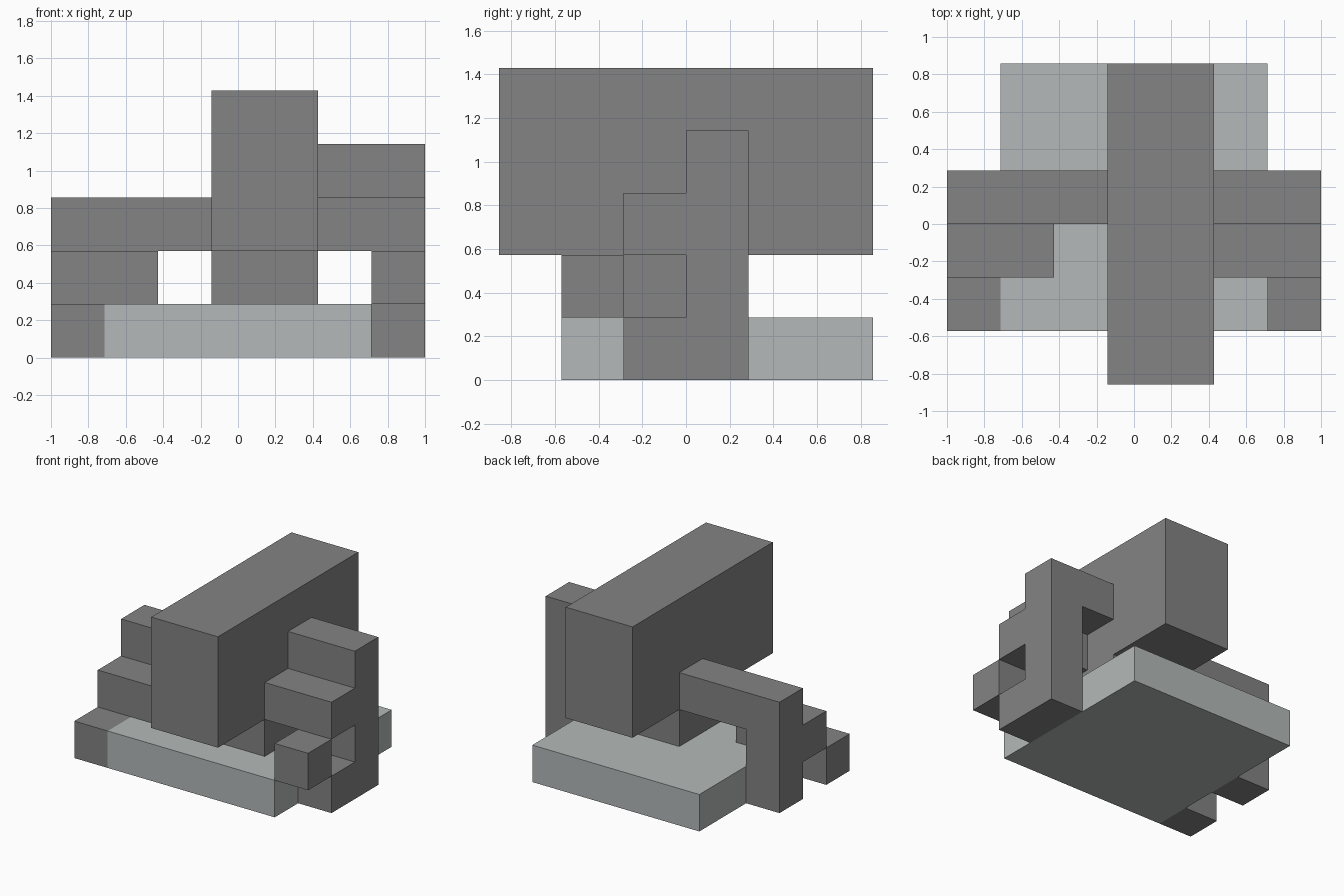
import bpy
import bmesh
from mathutils import Matrix, Vector

cube = bpy.data.objects.get("Cube")
if cube:
    bpy.data.objects.remove(cube, do_unlink=True)

UNIT = 2 / 7                      # the model sits on a 7 x 6 x 5 block grid
ORIGIN = Vector((-3.5, -3, 0))    # grid corner, in blocks


def make_material(name, rgb):
    mat = bpy.data.materials.new(name)
    mat.use_nodes = True
    color = (*rgb, 1)
    mat.diffuse_color = color
    mat.node_tree.nodes["Principled BSDF"].inputs["Base Color"].default_value = color
    return mat


def block(name, low, high, mat):
    """Box spanning two grid corners."""
    low, high = Vector(low), Vector(high)
    center = ((low + high) / 2 + ORIGIN) * UNIT
    size = (high - low) * UNIT
    bm = bmesh.new()
    bmesh.ops.create_cube(bm, size=1, matrix=Matrix.Translation(center) @ Matrix.Diagonal((*size, 1)))
    mesh = bpy.data.meshes.new(name)
    bm.to_mesh(mesh)
    bm.free()
    mesh.materials.append(mat)
    obj = bpy.data.objects.new(name, mesh)
    bpy.context.collection.objects.link(obj)
    return obj


dark = make_material("dark grey", (0.227, 0.227, 0.227))
light = make_material("light grey", (0.456, 0.485, 0.479))

# Base and central body
block("base_slab", (1, 1, 0), (6, 6, 1), light)
block("central_pillar", (3, 2, 1), (5, 4, 2), dark)
block("main_block", (3, 0, 2), (5, 6, 5), dark)

# Left side: tall column with stepped arms
block("left_column", (6, 3, 0), (7, 4, 4), dark)
block("left_upper_arm", (5, 3, 3), (6, 4, 4), dark)
block("left_lower_arm", (5, 2, 2), (7, 3, 3), dark)
block("left_foot", (6, 2, 0), (7, 3, 1), dark)
block("left_front_cube", (6, 1, 1), (7, 2, 2), dark)

# Right side: column and descending steps
block("right_column", (0, 3, 0), (1, 4, 3), dark)
block("right_arm", (1, 3, 2), (3, 4, 3), dark)
block("right_middle_step", (0, 2, 1), (2, 3, 2), dark)
block("right_front_step", (0, 1, 0), (1, 2, 1), dark)
